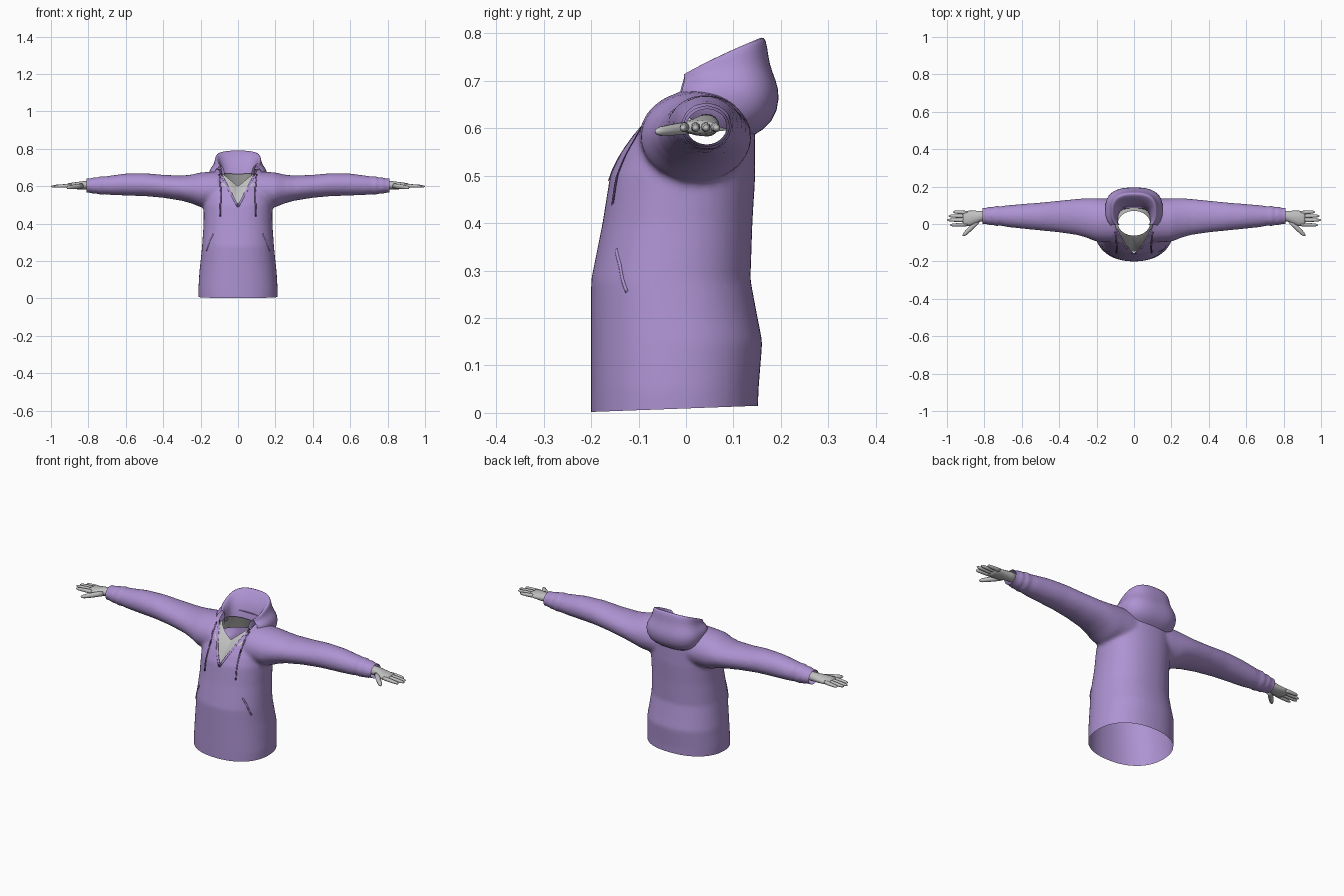
import bpy, bmesh, math
from mathutils import Vector
from mathutils.bvhtree import BVHTree

if "Cube" in bpy.data.objects:
    bpy.data.objects.remove(bpy.data.objects["Cube"])


def material(name, rgb):
    m = bpy.data.materials.new(name)
    m.diffuse_color = (*rgb, 1)
    m.use_nodes = True
    m.node_tree.nodes["Principled BSDF"].inputs["Base Color"].default_value = m.diffuse_color
    return m


PURPLE = material("purple fabric", (0.42, 0.29, 0.64))
CORD = material("dark purple cord", (0.16, 0.10, 0.25))
GREY = material("grey skin", (0.53, 0.53, 0.53))


def spow(v, e):
    return math.copysign(abs(v) ** e, v)


def loft(bm, rings, closed=True, caps=True):
    """Skin a list of point rings."""
    vs = [[bm.verts.new(p) for p in r] for r in rings]
    n = len(vs[0])
    for a, b in zip(vs, vs[1:]):
        for i in range(n if closed else n - 1):
            j = (i + 1) % n
            bm.faces.new((a[i], a[j], b[j], b[i]))
    if caps:
        bm.faces.new(vs[0])
        bm.faces.new(vs[-1])


def finish(bm, name, mat, mirror=False, subsurf=0):
    bmesh.ops.recalc_face_normals(bm, faces=bm.faces)
    me = bpy.data.meshes.new(name)
    bm.to_mesh(me)
    bm.free()
    for p in me.polygons:
        p.use_smooth = True
    me.materials.append(mat)
    ob = bpy.data.objects.new(name, me)
    bpy.context.collection.objects.link(ob)
    if mirror:
        ob.modifiers.new("mirror", 'MIRROR').use_clip = False
    if subsurf:
        s = ob.modifiers.new("subsurf", 'SUBSURF')
        s.levels = s.render_levels = subsurf
    return ob


def section_x(x, y0, y1, z0, z1, n=24):
    """Oval ring across the x axis."""
    return [(x, (y0 + y1) / 2 + (y1 - y0) / 2 * math.cos(t),
             (z0 + z1) / 2 + (z1 - z0) / 2 * math.sin(t))
            for t in (2 * math.pi * i / n for i in range(n))]


# Body and sleeves: overlapping solids fused into one cloth surface
bm = bmesh.new()
body = [(-.05, .21, -.2, .15), (.05, .212, -.2, .153), (.15, .206, -.2, .161), (.2, .2, -.2, .151),
        (.28, .192, -.2, .136), (.4, .184, -.176, .14), (.5, .184, -.16, .146), (.55, .184, -.137, .146),
        (.6, .18, -.104, .146), (.64, .17, -.068, .142), (.67, .145, -.038, .134), (.692, .115, -.015, .12)]
rings = []
for z, w, yf, yb in body:
    rings.append([(w * spow(math.sin(t), .9), (yf + yb) / 2 + (yb - yf) / 2 * spow(math.cos(t), .9), z)
                  for t in (2 * math.pi * i / 48 for i in range(48))])
loft(bm, rings)
sleeve = [(.10, -.10, .135, .48, .68), (.2, -.095, .138, .488, .674), (.25, -.075, .138, .508, .662),
          (.3, -.06, .135, .522, .657), (.4, -.045, .125, .538, .661), (.5, -.035, .115, .547, .670),
          (.6, -.025, .107, .55, .668), (.68, -.016, .1, .553, .657), (.72, -.008, .094, .557, .652),
          (.735, -.013, .1, .553, .656), (.755, -.004, .09, .561, .645), (.77, -.009, .095, .557, .65),
          (.79, 0, .087, .565, .641), (.86, 0, .087, .565, .641)]
for s in (1, -1):
    loft(bm, [section_x(s * x, *r) for x, *r in sleeve])
hoodie = finish(bm, "hoodie_body", PURPLE)
rm = hoodie.modifiers.new("fuse", 'REMESH')
rm.mode = 'VOXEL'
rm.voxel_size = .009
sm = hoodie.modifiers.new("relax", 'SMOOTH')
sm.factor, sm.iterations = .5, 6
dg = bpy.context.evaluated_depsgraph_get()
fused = bpy.data.meshes.new_from_object(hoodie.evaluated_get(dg))
hoodie.modifiers.clear()

# Open the hem, the cuffs and the V neck
bm = bmesh.new()
bm.from_mesh(fused)
surface = BVHTree.FromBMesh(bm)


def cut(co, no, clear=False):
    bmesh.ops.bisect_plane(bm, geom=bm.verts[:] + bm.edges[:] + bm.faces[:], plane_co=co,
                           plane_no=no, clear_outer=clear)


V_LOW, V_SLOPE, NECK_BACK = .492, .53, .085
cut((0, -.2, .002), (0, .037, -1), True)
for s in (1, -1):
    cut((s * .81, 0, 0), (s, 0, 0), True)
    cut((0, 0, V_LOW), (s, 0, -V_SLOPE))
cut((0, NECK_BACK, 0), (0, 1, 0))
hole = []
for f in bm.faces:
    c = f.calc_center_median()
    if c.y < NECK_BACK and abs(c.x) < V_SLOPE * (c.z - V_LOW):
        hole.append(f)
bmesh.ops.delete(bm, geom=hole, context='FACES')
bm.to_mesh(fused)
bm.free()
for p in fused.polygons:
    p.use_smooth = True
fused.materials.clear()
fused.materials.append(PURPLE)
hoodie.data = fused

# Hood: half-width, front y, back y, front z, back z of each ring, outside to inside
hood = [(.125, -.05, .14, .645, .583), (.15, -.045, .185, .66, .61), (.156, -.04, .199, .68, .665),
        (.148, -.035, .19, .69, .70), (.128, -.03, .175, .692, .735), (.124, -.03, .172, .695, .77),
        (.12, -.03, .165, .695, .796), (.11, -.025, .152, .694, .788), (.096, -.025, .115, .685, .745),
        (.09, -.03, .095, .668, .70), (.086, -.03, .085, .65, .65)]
rings = []
for w, yf, yb, zf, zb in hood:
    ring = []
    for i in range(41):
        a = math.radians(-132 + 264 * i / 40)
        c = spow(math.cos(a), .75)
        ring.append((w * spow(math.sin(a), .75), (yf + yb) / 2 + (yb - yf) / 2 * c,
                     zf + (zb - zf) * ((1 + c) / 2) ** .8))
    rings.append(ring)
bm = bmesh.new()
loft(bm, rings, closed=False, caps=False)
finish(bm, "hood", PURPLE, subsurf=1)

# Skin showing inside the neckline
bm = bmesh.new()
rings = []
for w, yf, yb, zf, zs, zb in [(.13, -.148, .1, .455, .59, .60), (.112, -.118, .085, .548, .635, .63),
                              (.086, -.062, .07, .60, .67, .665)]:
    ring = []
    for i in range(48):
        a = 2 * math.pi * i / 48
        s, c = math.sin(a), math.cos(a)
        ring.append((w * s, (yf + yb) / 2 + (yb - yf) / 2 * c,
                     (zf if c < 0 else zb) * (1 - abs(s)) + zs * abs(s)))
    rings.append(ring)
loft(bm, rings, caps=False)
finish(bm, "chest_skin", GREY)


# Cords, neckline trim and pocket edges follow the front of the cloth
def front_tube(name, pts, radius, mat, lift):
    path = []
    for (x0, z0), (x1, z1) in zip(pts, pts[1:]):
        for i in range(8):
            x, z = x0 + (x1 - x0) * i / 7, z0 + (z1 - z0) * i / 7
            hit = surface.ray_cast(Vector((x, -1, z)), Vector((0, 1, 0)))[0]
            if hit:
                path.append(hit + Vector((0, -lift, 0)))
    bm = bmesh.new()
    loft(bm, [[p + Vector((radius * math.cos(t), radius * math.sin(t) * .7, radius * math.sin(t) * .7))
               for t in (math.pi * k / 4 for k in range(8))] for p in path])
    finish(bm, name, mat, mirror=True)


front_tube("drawstrings", [(.1, .662), (.092, .58), (.095, .44)], .004, CORD, .003)
front_tube("neckline_trim", [(.001, V_LOW), (.092, V_LOW + .092 / V_SLOPE)], .006, PURPLE, 0)
front_tube("pocket_edges", [(.132, .345), (.15, .31), (.168, .255)], .004, PURPLE, 0)

# Hands: palm, four fingers and thumb
bm = bmesh.new()
loft(bm, [section_x(*r, n=16) for r in [
    (.77, .018, .07, .582, .63), (.82, .014, .07, .583, .628), (.85, 0, .071, .583, .624),
    (.88, -.01, .071, .585, .62), (.905, -.011, .07, .588, .616), (.915, -.006, .066, .592, .612)]])


def finger(base, tip, r):
    base, tip = Vector(base), Vector(tip)
    side = (tip - base).cross(Vector((0, 0, 1))).normalized()
    up = side.cross(tip - base).normalized()
    rings = []
    for t, k in [(0, 1), (.3, 1.02), (.6, .92), (.85, .78), (.96, .5), (1, .12)]:
        rings.append([base.lerp(tip, t) + (side * math.cos(a) + up * math.sin(a)) * r * k
                      for a in (2 * math.pi * i / 10 for i in range(10))])
    loft(bm, rings)


for y0, y1, tip in [(-.002, -.006, .983), (.02, .021, 1.0), (.041, .043, .993), (.06, .065, .968)]:
    finger((.89, y0, .603), (tip, y1, .599), .0098)
finger((.835, .015, .602), (.915, -.064, .592), .013)
finish(bm, "hands", GREY, mirror=True)
